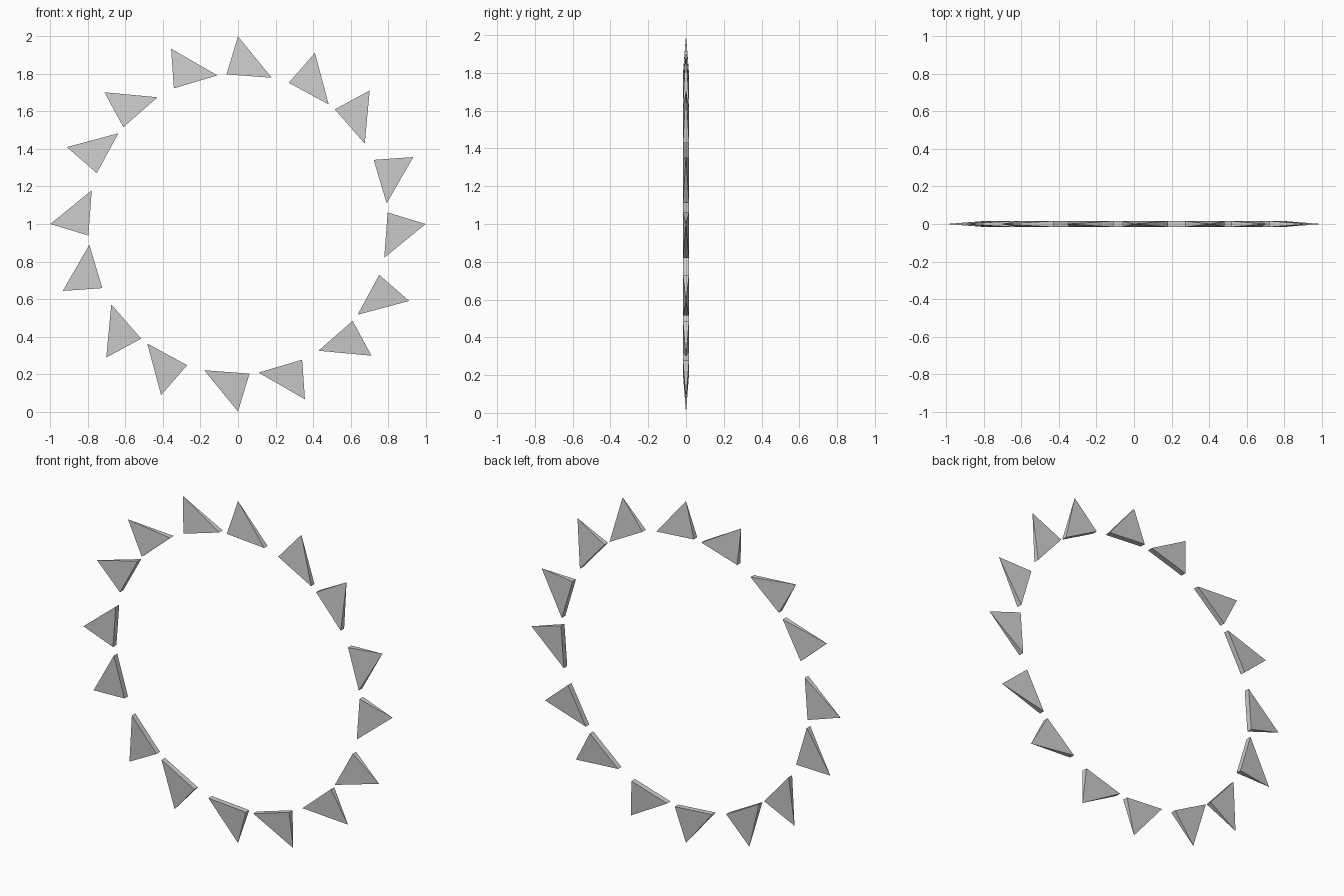
import bpy
from math import radians, sin, cos

if "Cube" in bpy.data.objects:
    bpy.data.objects.remove(bpy.data.objects["Cube"])

HALF = 0.016                      # half thickness at the base of a spike


def ring_point(radius, degrees, y):
    # clockwise angle from the top, seen from the front
    a = radians(degrees)
    return (radius * sin(a), y, 1 + radius * cos(a))


def spike(name, angle):
    # thin pyramid: skewed rectangular base on the inside, tip on the outside
    verts = [ring_point(0.80, angle + d, y)
             for d, y in ((-4.4, -HALF), (13.0, -HALF), (13.0, HALF), (-4.4, HALF))]
    verts.append(ring_point(1.0, angle, 0))
    faces = [(0, 1, 2, 3), (1, 0, 4), (2, 1, 4), (3, 2, 4), (0, 3, 4)]
    mesh = bpy.data.meshes.new(name)
    mesh.from_pydata(verts, [], faces)
    mesh.update()
    obj = bpy.data.objects.new(name, mesh)
    bpy.context.collection.objects.link(obj)


# four unevenly spaced spikes, repeated in each quarter of the ring
for quarter in range(4):
    for i, offset in enumerate((0, 24.2, 44.6, 69.1)):
        spike(f"spike_{quarter * 4 + i + 1}", quarter * 90 + offset)
